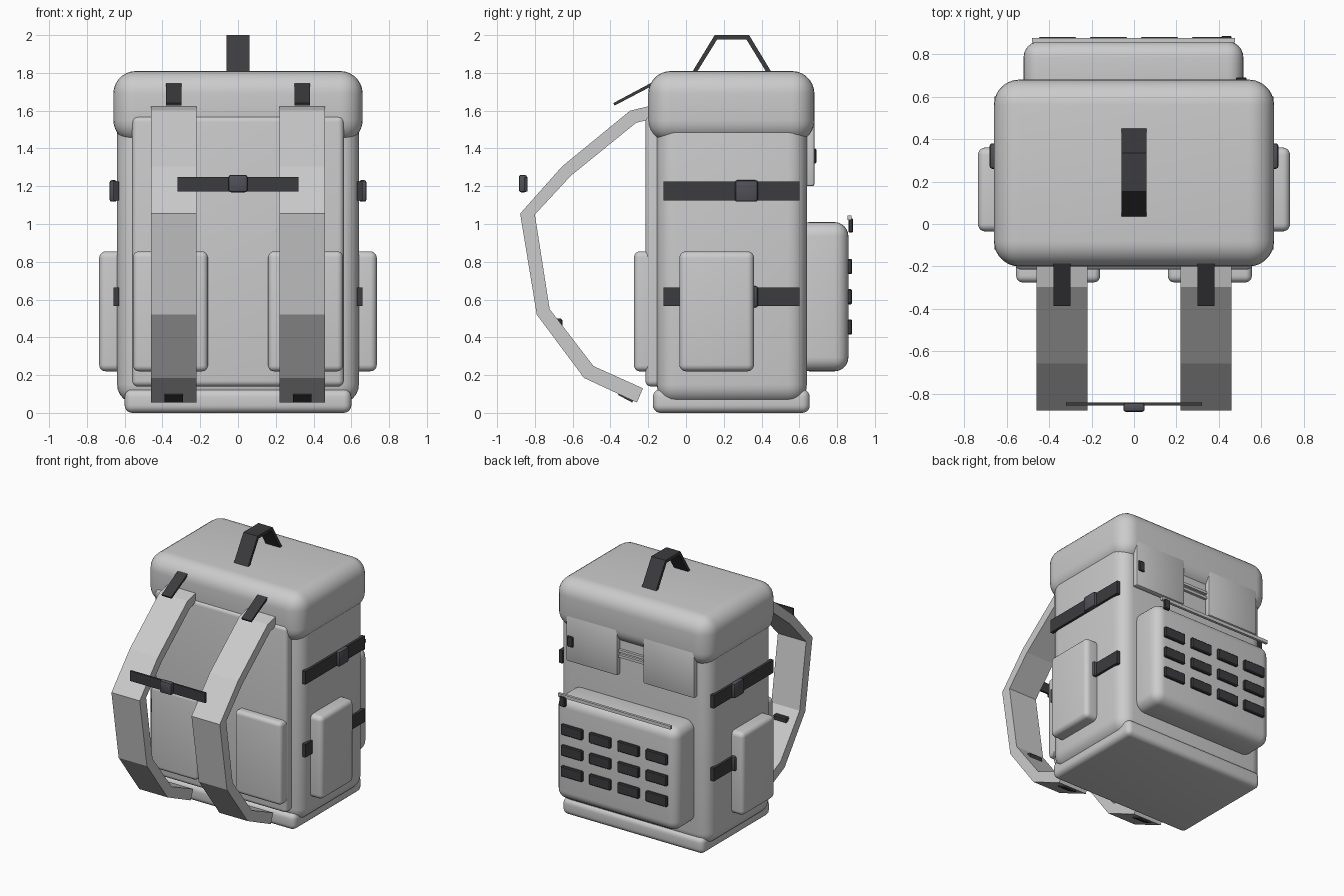
import bpy, bmesh, math

if "Cube" in bpy.data.objects:
    bpy.data.objects.remove(bpy.data.objects["Cube"])

dark = bpy.data.materials.new("dark_webbing")
dark.diffuse_color = (0.045, 0.045, 0.05, 1)
dark.use_nodes = True
dark.node_tree.nodes["Principled BSDF"].inputs["Base Color"].default_value = dark.diffuse_color
plastic = bpy.data.materials.new("buckle_plastic")
plastic.diffuse_color = (0.08, 0.08, 0.095, 1)
plastic.use_nodes = True
plastic.node_tree.nodes["Principled BSDF"].inputs["Base Color"].default_value = plastic.diffuse_color


def finish(name, bm, mat=None, smooth=False):
    bmesh.ops.recalc_face_normals(bm, faces=bm.faces)
    me = bpy.data.meshes.new(name)
    bm.to_mesh(me)
    bm.free()
    ob = bpy.data.objects.new(name, me)
    bpy.context.collection.objects.link(ob)
    if mat:
        me.materials.append(mat)
    if smooth:
        bpy.ops.object.select_all(action='DESELECT')
        ob.select_set(True)
        bpy.context.view_layer.objects.active = ob
        bpy.ops.object.shade_smooth_by_angle(angle=math.radians(35))
    return ob


def box(name, x, y, z, bevel=0.0, mat=None, seg=5):
    """Box from (min, max) ranges with rounded edges."""
    bm = bmesh.new()
    bmesh.ops.create_cube(bm, size=1)
    for v in bm.verts:
        for i, (a, b) in enumerate((x, y, z)):
            v.co[i] = (a + b) / 2 + v.co[i] * (b - a)
    if bevel:
        bmesh.ops.bevel(bm, geom=bm.edges[:], offset=bevel, segments=seg,
                        profile=0.5, affect='EDGES')
    return finish(name, bm, mat, bevel > 0)


def band(name, x, outer, inner, mat=None):
    """Strap of width x whose side outline runs between two yz paths."""
    bm = bmesh.new()
    rings = []
    for o, i in zip(outer, inner):
        rings.append([bm.verts.new((px, p[0], p[1]))
                      for px, p in ((x[0], o), (x[1], o), (x[1], i), (x[0], i))])
    for a, b in zip(rings, rings[1:]):
        for k in range(4):
            bm.faces.new((a[k], a[(k + 1) % 4], b[(k + 1) % 4], b[k]))
    bm.faces.new(rings[0])
    bm.faces.new(rings[-1])
    return finish(name, bm, mat)


def span(s, a, b):
    return tuple(sorted((s * a, s * b)))


# main volumes
box("body", (-0.64, 0.64), (-0.155, 0.64), (0.05, 1.6), 0.1, seg=6)
box("base", (-0.6, 0.6), (-0.175, 0.655), (0, 0.125), 0.04)
box("lid", (-0.66, 0.66), (-0.2, 0.68), (1.43, 1.81), 0.12, seg=7)
box("back_panel", (-0.56, 0.56), (-0.215, -0.1), (0.14, 1.57), 0.03)

# rear pocket with webbing grid and zip
box("rear_pocket", (-0.52, 0.515), (0.58, 0.86), (0.22, 1.01), 0.075, seg=6)
for r, z in enumerate((0.455, 0.615, 0.775)):
    for c in range(4):
        x = -0.36 + 0.24 * c
        box(f"webbing_loop_{r}_{c}", (x - 0.09, x + 0.09), (0.85, 0.88),
            (z - 0.04, z + 0.04), 0.006, dark, 1)
box("pocket_zip", (-0.48, 0.475), (0.855, 0.875), (1.02, 1.045))
box("pocket_zip_pull", (0.41, 0.46), (0.86, 0.885), (0.955, 1.03), 0.005, dark, 1)

# zip under the lid
for z in (1.345, 1.385):
    box("lid_zip", (-0.54, 0.54), (0.635, 0.66), (z - 0.01, z + 0.01))
box("lid_zip_pull", (0.48, 0.53), (0.67, 0.69), (1.32, 1.4), 0.005, dark, 1)

for s, side in ((-1, "left"), (1, "right")):
    # padding and pockets
    box(f"rear_flap_{side}", span(s, 0.11, 0.545), (0.635, 0.68), (1.2, 1.56), 0.012, seg=2)
    box(f"lumbar_pad_{side}", span(s, 0.16, 0.555), (-0.275, -0.16), (0.22, 0.855), 0.03)
    box(f"side_pocket_{side}", span(s, 0.58, 0.735), (-0.035, 0.36), (0.22, 0.855), 0.035)
    # compression straps
    for z, level in ((1.175, "upper"), (0.615, "lower")):
        box(f"{level}_strap_{side}", span(s, 0.63, 0.658), (-0.12, 0.6),
            (z - 0.05, z + 0.05), 0, dark)
        box(f"{level}_buckle_{side}", span(s, 0.64, 0.68), (0.26, 0.38),
            (z - 0.057, z + 0.057), 0.012, plastic, 2)
    # shoulder straps
    band(f"shoulder_strap_{side}", span(s, 0.22, 0.46),
         [(-0.17, 1.63), (-0.296, 1.6), (-0.656, 1.305), (-0.878, 1.055),
          (-0.79, 0.52), (-0.54, 0.185), (-0.26, 0.055)],
         [(-0.17, 1.56), (-0.265, 1.535), (-0.61, 1.255), (-0.8, 1.05),
          (-0.722, 0.55), (-0.49, 0.248), (-0.228, 0.13)])
    band(f"load_lifter_{side}", span(s, 0.298, 0.38),
         [(-0.385, 1.64), (-0.16, 1.76)], [(-0.378, 1.627), (-0.153, 1.745)], dark)
    band(f"strap_tail_{side}", span(s, 0.29, 0.39),
         [(-0.36, 0.095), (-0.285, 0.055)], [(-0.35, 0.112), (-0.275, 0.072)], dark)
    box(f"strap_adjuster_{side}", span(s, 0.28, 0.4), (-0.7, -0.655),
        (0.455, 0.5), 0.008, dark, 1)

# chest strap
box("chest_strap", (-0.32, 0.32), (-0.855, -0.84), (1.173, 1.25), 0, dark)
box("chest_buckle", (-0.05, 0.05), (-0.885, -0.842), (1.168, 1.26), 0.012, plastic, 2)

# grab handle
band("grab_handle", (-0.06, 0.06),
     [(0.03, 1.8), (0.152, 2.0), (0.334, 2.0), (0.455, 1.8)],
     [(0.055, 1.8), (0.165, 1.977), (0.32, 1.977), (0.428, 1.8)], dark)
